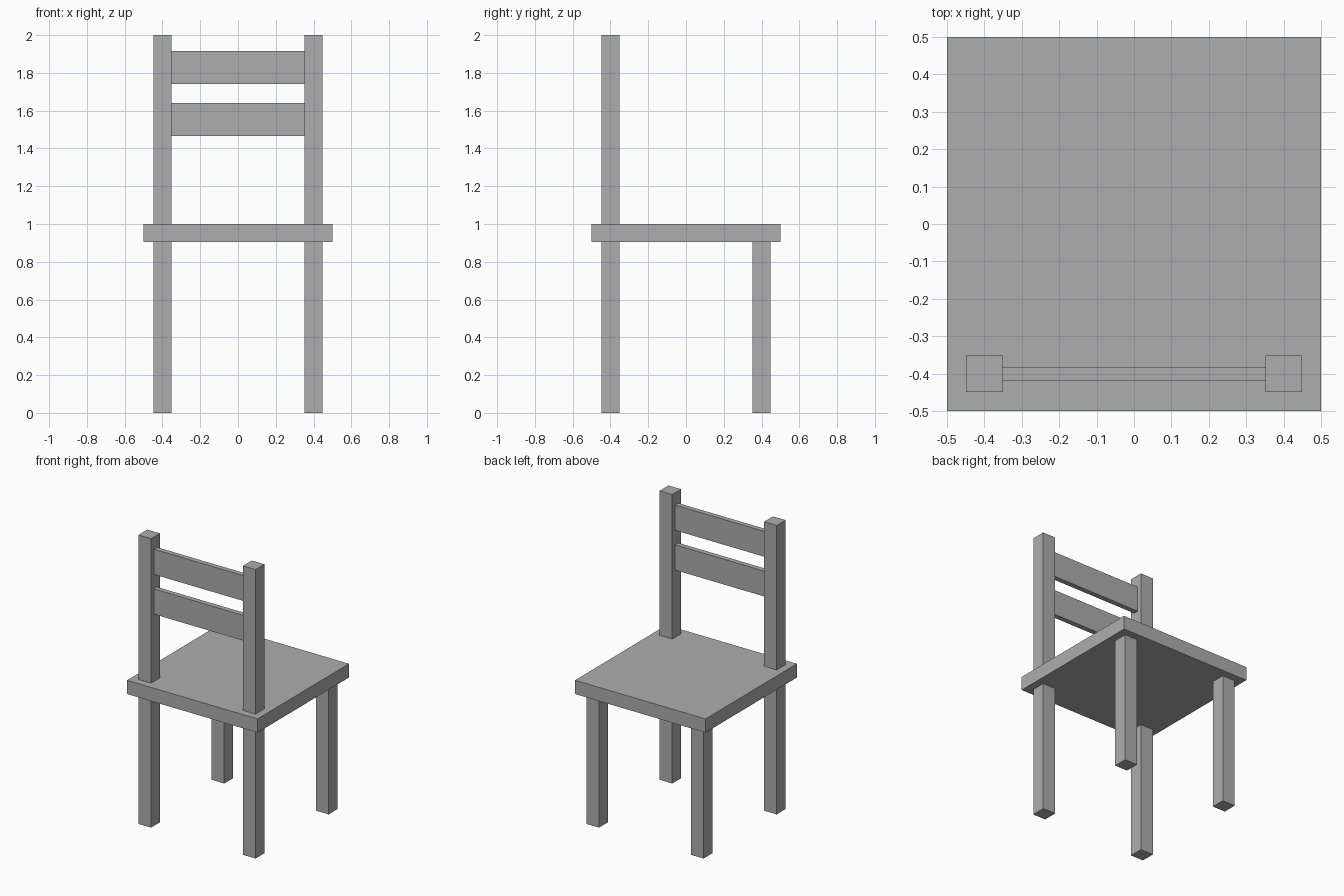
import bpy

old = bpy.data.objects.get("Cube")
if old:
    bpy.data.objects.remove(old, do_unlink=True)

grey = bpy.data.materials.new("plain grey")
grey.use_nodes = True
colour = (0.42, 0.42, 0.42, 1)
grey.diffuse_color = colour
grey.node_tree.nodes["Principled BSDF"].inputs["Base Color"].default_value = colour


def box(name, centre, size):
    """Add a flat-faced box with its size applied to the mesh."""
    bpy.ops.mesh.primitive_cube_add(size=1, location=centre)
    ob = bpy.context.object
    ob.name = name
    for v in ob.data.vertices:
        v.co = [c * s for c, s in zip(v.co, size)]
    ob.data.materials.append(grey)
    return ob


SEAT_TOP, SEAT_THICK = 1.0, 0.095
LEG, INSET = 0.097, 0.4
under = SEAT_TOP - SEAT_THICK

# Seat
box("seat", (0, 0, SEAT_TOP - SEAT_THICK / 2), (1, 1, SEAT_THICK))

# Legs, and back posts above the legs on the -y side
for side, x in (("left", INSET), ("right", -INSET)):
    for end, y in (("backrest", -INSET), ("open", INSET)):
        box(f"{side}_{end}_leg", (x, y, under / 2), (LEG, LEG, under))
    box(f"{side}_back_post", (x, -INSET, SEAT_TOP + 0.5), (LEG, LEG, 1))

# Slats between the posts
for name, z in (("upper_slat", 1.828), ("lower_slat", 1.553)):
    box(name, (0, -INSET, z), (2 * INSET - LEG, 0.035, 0.175))
